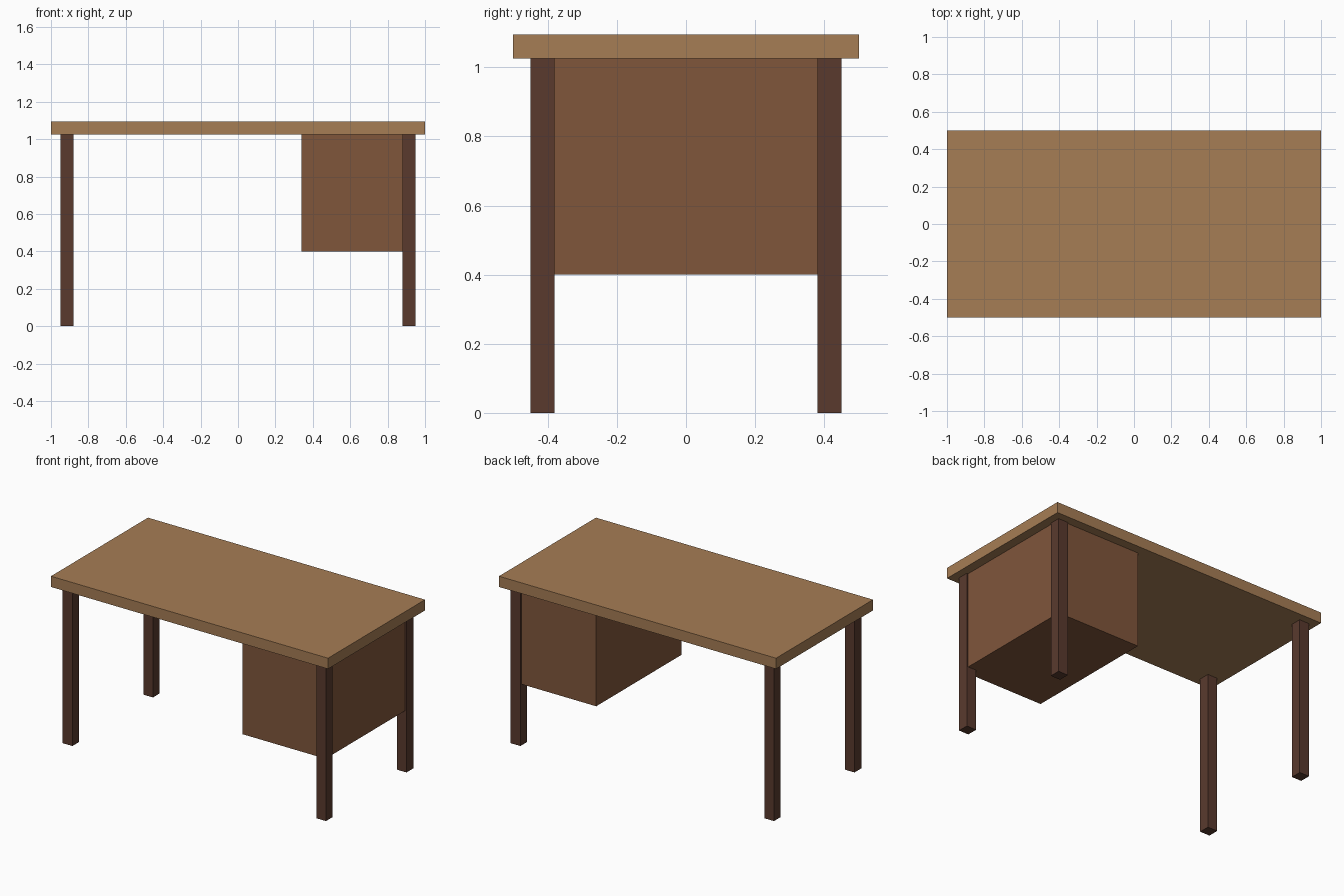
import bpy
import bmesh
from mathutils import Vector

cube = bpy.data.objects.get("Cube")
if cube:
    bpy.data.objects.remove(cube, do_unlink=True)


def make_material(name, rgb):
    mat = bpy.data.materials.new(name)
    mat.use_nodes = True
    colour = (*rgb, 1.0)
    mat.diffuse_color = colour
    bsdf = next(n for n in mat.node_tree.nodes if n.type == 'BSDF_PRINCIPLED')
    bsdf.inputs["Base Color"].default_value = colour
    return mat


def make_box(name, low, high, mat):
    """Axis-aligned box between two opposite corners."""
    low, high = Vector(low), Vector(high)
    size = high - low
    bm = bmesh.new()
    bmesh.ops.create_cube(bm, size=1.0)
    bmesh.ops.scale(bm, vec=size, verts=bm.verts)
    mesh = bpy.data.meshes.new(name)
    bm.to_mesh(mesh)
    bm.free()
    mesh.materials.append(mat)
    obj = bpy.data.objects.new(name, mesh)
    obj.location = (low + high) / 2
    bpy.context.collection.objects.link(obj)
    return obj


light_wood = make_material("light wood", (0.381, 0.205, 0.09))
brown_wood = make_material("brown wood", (0.216, 0.093, 0.044))
dark_wood = make_material("dark wood", (0.1, 0.042, 0.027))

TOP, UNDERSIDE = 1.095, 1.025
LEG = 0.07
LEG_X, LEG_Y = 0.915, 0.415

# Tabletop slab
make_box("tabletop", (-1, -0.5, UNDERSIDE), (1, 0.5, TOP), light_wood)

# Four square legs
for side, sx in (("left", 1), ("right", -1)):
    for end, sy in (("front", -1), ("back", 1)):
        x, y = sx * LEG_X, sy * LEG_Y
        make_box(f"{end}_{side}_leg",
                 (x - LEG / 2, y - LEG / 2, 0),
                 (x + LEG / 2, y + LEG / 2, UNDERSIDE), dark_wood)

# Drawer cabinet hung between the legs on one side, set just inside their faces
make_box("drawer_cabinet", (0.34, -0.44, 0.4), (0.94, 0.44, UNDERSIDE), brown_wood)
